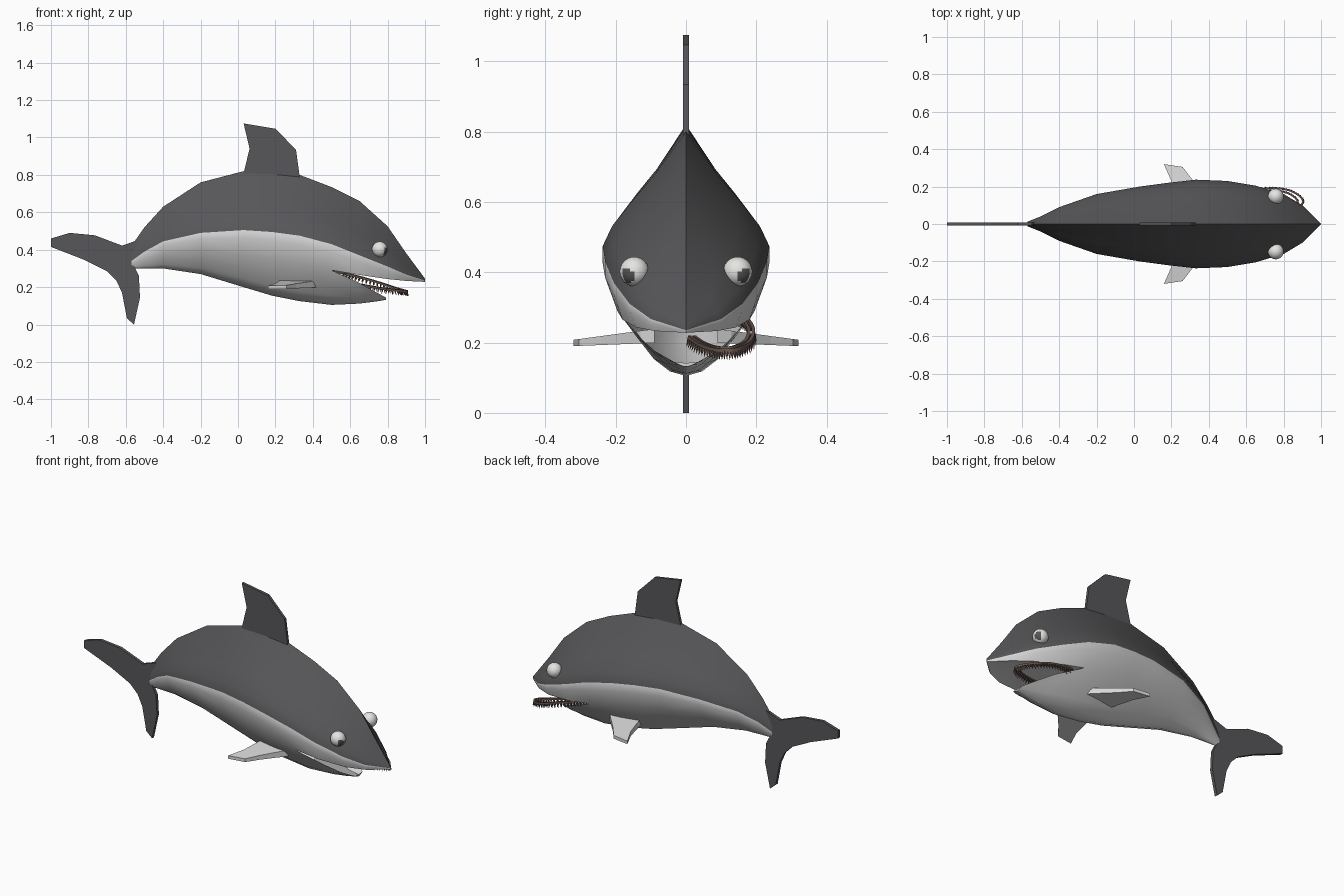
import bpy, bmesh, math
from mathutils import Vector

if "Cube" in bpy.data.objects:
    bpy.data.objects.remove(bpy.data.objects["Cube"])


def material(name, rgb):
    m = bpy.data.materials.new(name)
    m.diffuse_color = (*rgb, 1)
    m.use_nodes = True
    m.node_tree.nodes["Principled BSDF"].inputs["Base Color"].default_value = m.diffuse_color
    return m


DARK = material("dark grey skin", (0.095, 0.095, 0.10))
PALE = material("pale belly", (0.68, 0.68, 0.68))
WHITE = material("eye white", (0.78, 0.78, 0.76))
PUPIL = material("pupil grey", (0.09, 0.09, 0.09))
BROWN = material("brown teeth", (0.15, 0.10, 0.085))


def finish(bm, name, mats, smooth=None):
    bmesh.ops.remove_doubles(bm, verts=bm.verts, dist=0.0008)
    bmesh.ops.recalc_face_normals(bm, faces=bm.faces)
    me = bpy.data.meshes.new(name)
    bm.to_mesh(me)
    bm.free()
    for m in mats:
        me.materials.append(m)
    ob = bpy.data.objects.new(name, me)
    bpy.context.collection.objects.link(ob)
    if smooth:
        bpy.ops.object.select_all(action='DESELECT')
        ob.select_set(True)
        bpy.context.view_layer.objects.active = ob
        bpy.ops.object.shade_smooth_by_angle(angle=math.radians(smooth))
    return ob


def loft(bm, sections, dark_rows, caps=()):
    """Skin half profiles (x, [(y, z)...]) and mirror them across y = 0."""
    for s in (1, -1):
        rows = [[bm.verts.new((x, s * y, z)) for y, z in pts] for x, pts in sections]
        for a, b in zip(rows, rows[1:]):
            for k in range(len(a) - 1):
                f = bm.faces.new((a[k], a[k + 1], b[k + 1], b[k]))
                f.material_index = 0 if k < dark_rows else 1
        for c in caps:
            bm.faces.new(rows[c])


# Cross-section shapes: (width fraction, height fraction)
BACK = [(0, 0), (.38, .38), (.64, .6), (.89, .83), (1, 1)]
BELLY = [(1, .14), (.85, .43), (.62, .65), (.4, .85), (.2, .96), (0, 1)]
JAW = [(1, 0), (.73, .38), (.47, .71), (.235, .93), (0, 1)]


def span(shape, w, z0, z1):
    return [(w * a, z0 + (z1 - z0) * b) for a, b in shape]


# Trunk: x, half width, top, colour line, bottom
trunk = [(-.57, .012, .42, .34, .30), (-.5, .04, .52, .39, .30),
         (-.4, .09, .63, .445, .30), (-.2, .16, .76, .49, .27),
         (.03, .2, .82, .505, .20), (.18, .22, .815, .495, .155),
         (.33, .237, .80, .475, .125), (.5, .23, .735, .43, .105)]
# Head: x, half width, top, colour line, lip edge, palate
head = [(.65, .205, .66, .37, .265, .28), (.8, .16, .525, .31, .243, .26),
        (.9, .10, .38, .267, .233, .245), (1.0, 0, .245, .235, .228, .228)]
# Lower jaw: x, half width, rim, bottom, trough
jaw = [(.65, .14, .222, .112, .185), (.73, .09, .177, .122, .155),
       (.79, .035, .145, .132, .142)]

bm = bmesh.new()
loft(bm, [(x, span(BACK, w, t, l) + span(BELLY, w, l, b))
          for x, w, t, l, b in trunk], 4, caps=(0,))
x, w, t, l, b = trunk[-1]
seam = span(BACK, w, t, l) + span(BELLY, w, l, b)
throat = (0, .265)
loft(bm, [(x, seam[:7] + [throat])] +
     [(x, span(BACK, w, t, l) + [(w, l + (e - l) * .33), (w * .88, e), (0, p)])
      for x, w, t, l, e, p in head], 4)
loft(bm, [(.5, seam[6:] + [throat])] +
     [(x, span(JAW, w, r, b) + [(0, q)]) for x, w, r, b, q in jaw], 0, caps=(-1,))
for f in bm.faces:
    if f.calc_center_median().x > .78 and len(f.verts) > 4:
        f.material_index = 1
finish(bm, "body", [DARK, PALE], 35)


def plate(name, outline, half, mat):
    """Flat upright fin in the xz plane."""
    bm = bmesh.new()
    f = bm.faces.new([bm.verts.new((x, -half, z)) for x, z in outline])
    ext = bmesh.ops.extrude_face_region(bm, geom=[f])
    for v in ext["geom"]:
        if isinstance(v, bmesh.types.BMVert):
            v.co.y = half
    return finish(bm, name, [mat])


plate("dorsal_fin", [(.03, 1.075), (.2, 1.047), (.31, .935), (.33, .79),
                     (.25, .74), (.08, .74), (.03, .81), (.062, .94)], .008, DARK)
plate("tail_fin", [(-1, .46), (-.9, .49), (-.765, .477), (-.62, .422), (-.51, .46),
                   (-.5, .42), (-.57, .34), (-.53, .26), (-.524, .145), (-.556, 0),
                   (-.594, .033), (-.62, .17), (-.65, .235), (-.70, .285),
                   (-.82, .345), (-1, .415)], .009, DARK)

# Pectoral fins: plan outline, thinner and lower towards the tip
plan = [(.16, .32), (.26, .305), (.31, .24), (.41, .13), (.43, .09),
        (.23, .09), (.22, .14), (.2, .23)]
for s, side in ((1, "left"), (-1, "right")):
    bm = bmesh.new()
    rings = []
    for up in (1, 0):
        ring = []
        for x, y in plan:
            k = (.32 - y) / .2
            ring.append(bm.verts.new((x, s * y, (.208 + .027 * k) if up else (.19 + .008 * k))))
        bm.faces.new(ring)
        rings.append(ring)
    n = len(plan)
    for i in range(n):
        j = (i + 1) % n
        bm.faces.new((rings[0][i], rings[0][j], rings[1][j], rings[1][i]))
    finish(bm, side + "_pectoral_fin", [PALE])

    # Eye with a pupil turned forward and slightly down
    bm = bmesh.new()
    bmesh.ops.create_uvsphere(bm, u_segments=20, v_segments=14, radius=.042)
    look = Vector((.8, s * .45, -.3)).normalized()
    for f in bm.faces:
        f.material_index = int(f.calc_center_median().normalized().dot(look) > .86)
    bmesh.ops.translate(bm, verts=bm.verts, vec=(.758, s * .147, .402))
    finish(bm, side + "_eye", [WHITE, PUPIL], 40)

# Tooth rows: an off-centre horseshoe of thin gum with small spikes
arch = [(.55, .155, .28), (.64, .18, .258), (.74, .192, .23), (.83, .18, .20), (.89, .145, .182),
        (.90, .11, .178), (.85, .075, .182), (.75, .04, .195), (.64, .01, .215)]


def sample(pts, n):
    """Evenly spaced points along a Catmull-Rom curve."""
    P = [Vector(p) for p in pts]
    P = [2 * P[0] - P[1]] + P + [2 * P[-1] - P[-2]]
    out = []
    for i in range(n):
        u = i / (n - 1) * (len(pts) - 1)
        k = min(int(u), len(pts) - 2)
        t = u - k
        a, b, c, d = P[k:k + 4]
        out.append(.5 * (2 * b + (c - a) * t + (2 * a - 5 * b + 4 * c - d) * t * t
                         + (3 * b - a - 3 * c + d) * t ** 3))
    return out


mid = Vector((.70, .10, .22))
bm = bmesh.new()
for scale, count in ((1, 44), (.86, 38)):
    path = [mid + (p - mid) * scale for p in sample(arch, count)]
    prev = None
    for i, p in enumerate(path):
        tan = (path[min(i + 1, count - 1)] - path[max(i - 1, 0)]).normalized()
        side = tan.cross(Vector((0, 0, 1))).normalized()
        up = side.cross(tan)
        ring = [bm.verts.new(p + .005 * (a * side + c * up))
                for a, c in ((1, 1), (-1, 1), (-1, -1), (1, -1))]
        if prev:
            for k in range(4):
                bm.faces.new((prev[k], prev[k - 1], ring[k - 1], ring[k]))
        prev = ring
        # spike
        base = [bm.verts.new(p + .0045 * (a * side + c * tan))
                for a, c in ((1, 1), (-1, 1), (-1, -1), (1, -1))]
        out = Vector((p.x - mid.x, p.y - mid.y, 0)).normalized()
        tip = bm.verts.new(p - .029 * up + .010 * out)
        for k in range(4):
            bm.faces.new((base[k], base[k - 1], tip))
finish(bm, "tooth_rows", [BROWN])
